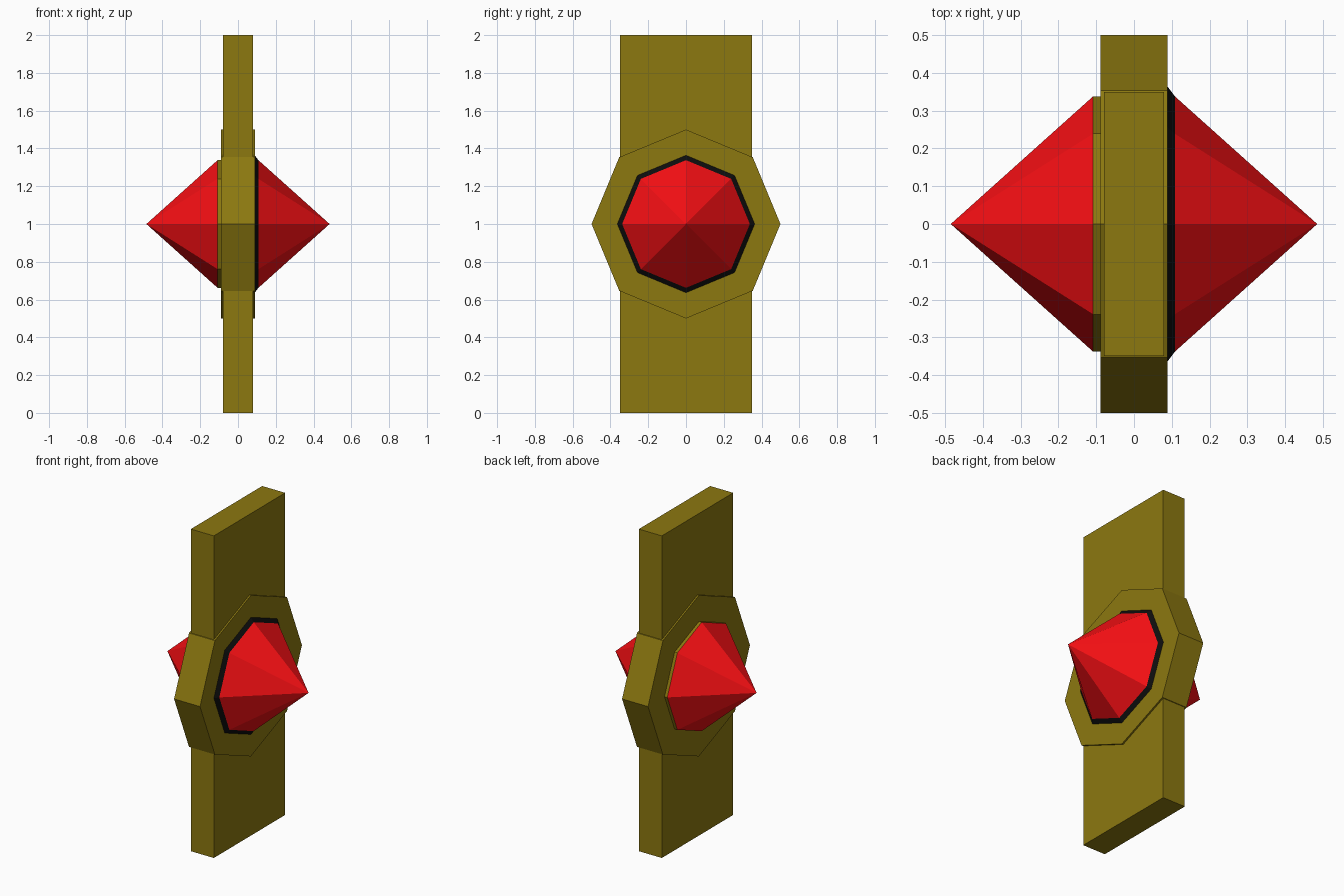
import bpy, bmesh, math

if "Cube" in bpy.data.objects:
    bpy.data.objects.remove(bpy.data.objects["Cube"])


def material(name, color):
    m = bpy.data.materials.new(name)
    m.diffuse_color = (*color, 1)
    m.use_nodes = True
    m.node_tree.nodes["Principled BSDF"].inputs["Base Color"].default_value = m.diffuse_color
    return m


GOLD = material("gold", (0.262, 0.188, 0.005))
RED = material("red", (0.95, 0.005, 0.007))
BLACK = material("black", (0.004, 0.004, 0.004))


def finish(name, bm, mat):
    mesh = bpy.data.meshes.new(name)
    bm.to_mesh(mesh)
    bm.free()
    mesh.materials.append(mat)
    obj = bpy.data.objects.new(name, mesh)
    bpy.context.collection.objects.link(obj)
    return obj


def octagon_loft(name, rings, mat):
    """Loft octagons given as (x, radius); radius 0 closes to a point."""
    bm = bmesh.new()
    loops = []
    for x, r in rings:
        if r == 0:
            loops.append([bm.verts.new((x, 0, 1))] * 8)
        else:
            loops.append([bm.verts.new((x, r * math.cos(i * math.pi / 4),
                                        1 + r * math.sin(i * math.pi / 4)))
                          for i in range(8)])
    for a, b in zip(loops, loops[1:]):
        for i in range(8):
            j = (i + 1) % 8
            bm.faces.new(list(dict.fromkeys((a[i], a[j], b[j], b[i]))))
    for loop in (loops[0], loops[-1]):
        if loop[0] is not loop[1]:
            bm.faces.new(loop)
    bmesh.ops.recalc_face_normals(bm, faces=bm.faces)
    return finish(name, bm, mat)


# Flat strap, seamed down the middle
bm = bmesh.new()
bmesh.ops.create_cube(bm, size=1)
bmesh.ops.scale(bm, vec=(0.158, 0.70, 2), verts=bm.verts)
bmesh.ops.translate(bm, vec=(0, 0, 1), verts=bm.verts)
bmesh.ops.bisect_plane(bm, geom=bm.verts[:] + bm.edges[:] + bm.faces[:],
                       plane_co=(0, 0, 0), plane_no=(0, 1, 0))
seam = [e for e in bm.edges if all(abs(v.co.y) < 1e-5 for v in e.verts)]
bmesh.ops.split_edges(bm, edges=seam)
finish("strap", bm, GOLD)

# Octagonal plate
octagon_loft("plate", [(-0.089, 0.5), (0.089, 0.5)], GOLD)

# Gem settings: sloped black bezel on the right, straight gold rim on the left
octagon_loft("black_bezel", [(0.088, 0.365), (0.108, 0.338)], BLACK)
octagon_loft("gold_rim", [(-0.088, 0.338), (-0.108, 0.338)], GOLD)

# Pointed gems on both sides
for side, name in ((1, "right_gem"), (-1, "left_gem")):
    octagon_loft(name, [(side * 0.108, 0.338), (side * 0.485, 0)], RED)
